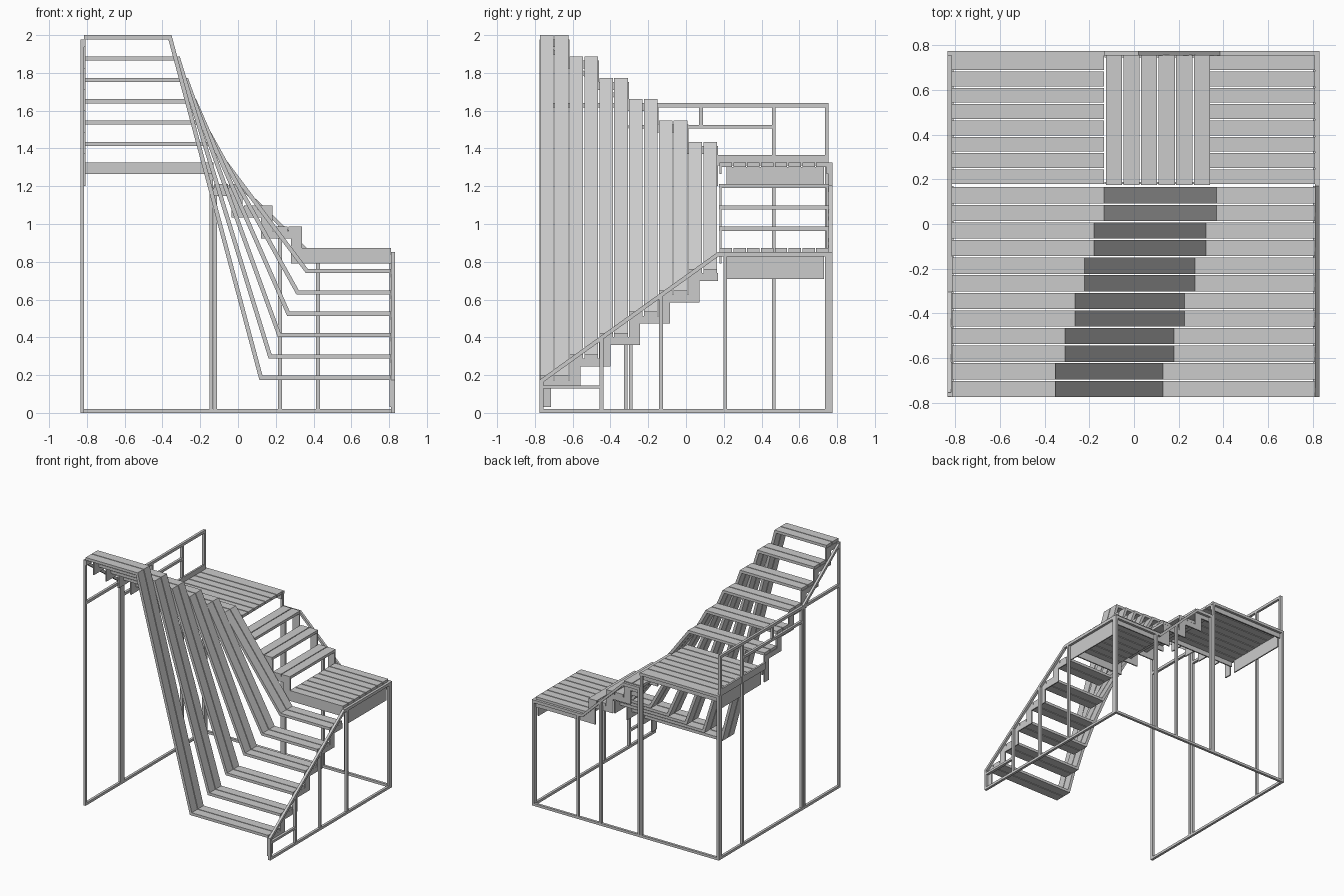
import bpy, math

if "Cube" in bpy.data.objects:
    bpy.data.objects.remove(bpy.data.objects["Cube"])

T = 0.022            # board thickness
RUN, RISE = 0.1575, 0.113
Y0, YP = -0.775, 0.17  # front edge, platform edge


def prism(name, pts, axis, a, b):
    """Extrude a 2D outline along an axis: 'x' uses (y, z), 'y' uses (x, z)."""
    def place(p, c):
        return (c, p[0], p[1]) if axis == 'x' else (p[0], c, p[1])
    n = len(pts)
    verts = [place(p, a) for p in pts] + [place(p, b) for p in pts]
    faces = [tuple(range(n)), tuple(range(2 * n - 1, n - 1, -1))]
    faces += [(i, i + n, (i + 1) % n + n, (i + 1) % n) for i in range(n)]
    me = bpy.data.meshes.new(name)
    me.from_pydata(verts, [], faces)
    import bmesh
    bm = bmesh.new()
    bm.from_mesh(me)
    bmesh.ops.recalc_face_normals(bm, faces=bm.faces)
    bm.to_mesh(me)
    bm.free()
    ob = bpy.data.objects.new(name, me)
    bpy.context.collection.objects.link(ob)
    return ob


def box(name, x0, x1, y0, y1, z0, z1):
    return prism(name, [(x0, z0), (x1, z0), (x1, z1), (x0, z1)], 'y', y0, y1)


def slope(name, p, q, axis, a, b, h=0.026):
    """Sloping bar whose top edge runs from p to q."""
    return prism(name, [p, q, (q[0], q[1] - h), (p[0], p[1] - h)], axis, a, b)


def zigzag(name, n, u0, z0, base, axis, sign, a, b):
    """Stepped stringer; rises along sign * axis, z0 is the lowest tread underside."""
    w, d = 0.06, 0.042
    top, low = [(u0, base)], []
    for i in range(n):
        z = z0 + i * RISE
        end = u0 + (i + 1) * RUN
        top += [(u0 + i * RUN, z), (end, z)]
        low += [(u0 + i * RUN + w, z - d), (end + (w if i < n - 1 else 0), z - d)]
    pts = top + low[::-1] + [(u0 + w, base)]
    prism(name, [(sign * u, z) for u, z in pts], axis, a, b)


# folded boards: upper tread, slanted fall, lower tread (two planks each)
for i in range(6):
    zt, zb = 2.0 - RISE * i, 0.197 + RISE * i
    xa, xb = -0.352 + 0.0435 * i, 0.13 + 0.048 * i
    s = T * math.tan(math.atan2(zt - zb, xb - xa) / 2)
    outline = [(-0.815, zt), (xa, zt), (xb, zb), (0.81, zb),
               (0.81, zb - T), (xb - s, zb - T), (xa - s, zt - T), (-0.815, zt - T)]
    for k in range(2):
        y = Y0 + RUN * i + k * RUN / 2
        prism(f"folded_plank_{i}_{k}", outline, 'y', y + 0.001, y + 0.0735)

# back platforms, planks running across
LP, RP = 1.325, 0.873
for k in range(8):
    y = YP + 0.008 + k * 0.0725 + (k * 0.0005)
    if k == 7:
        y1 = 0.755
    else:
        y1 = y + 0.066
    box(f"left_platform_plank_{k}", -0.815, -0.135, y, y1, LP - T, LP)
    box(f"right_platform_plank_{k}", 0.335, 0.81, y, y1, RP - T, RP)

# three crossing steps between the platforms
for i in range(3):
    z = RP + RISE * (i + 1)
    for k in range(2):
        x1 = 0.34 - RUN * i - k * RUN / 2
        box(f"crossing_step_{i}_{k}", x1 - 0.0725, x1, YP + 0.004, 0.756, z - T, z)

# stepped stringers
zigzag("right_stair_stringer", 6, Y0, 0.175, 0.03, 'x', 1, 0.802, 0.811)
zigzag("left_stair_stringer", 6, -YP, 1.435 - T, 1.2, 'x', -1, -0.818, -0.808)
for nm, y in (("front", 0.178), ("back", 0.745)):
    zigzag(f"crossing_stringer_{nm}", 3, -0.34, RP + RISE - T, 0.79, 'y', -1, y, y + 0.01)
    box(f"right_joist_{nm}", 0.28, 0.81, y, y + 0.01, 0.79, RP - T)
    box(f"left_joist_{nm}", -0.815, -0.135, y, y + 0.01, LP - 0.06, LP - T)

# platform side boards
box("right_platform_side_board", 0.802, 0.811, 0.215, 0.73, 0.71, 0.83)
box("left_platform_side_board", -0.818, -0.808, 0.215, 0.73, 1.2, LP - T)
box("left_kick_board", -0.83, -0.815, YP, 0.74, 1.31, 1.365)

# right frame
R0, R1 = 0.811, 0.831
ang = (0.853 - 0.175) / (YP - Y0)
box("right_floor_rail", R0, R1, Y0, 0.755, 0, 0.02)
slope("right_slope_rail", (Y0, 0.175), (YP, 0.853), 'x', R0, R1)
box("right_top_rail", R0, R1, YP, 0.755, 0.829, 0.853)
box("right_low_rail", R0, R1, Y0, -0.44, 0.128, 0.146)
for k, y in enumerate((Y0, -0.457, -0.142, 0.198, 0.735)):
    h = min(0.84, 0.165 + ang * (y - Y0))
    box(f"right_post_{k}", R0, R1, y, y + 0.02, 0, h)

# left frame
L0, L1 = -0.835, -0.815
box("left_floor_rail", L0, L1, Y0, 0.755, 0, 0.02)
slope("left_slope_rail", (Y0, 1.977), (-0.305, 1.64), 'x', L0, L1)
box("left_hand_rail", L0, L1, Y0, 0.745, 1.618, 1.64)
box("left_mid_rail", L0, L1, -0.305, 0.475, 1.505, 1.525)
for k, (y, z0, h) in enumerate(((Y0, 0, 1.975), (-0.329, 0, 1.64), (-0.303, 0, 1.63),
                                (0.455, 0, 1.63), (0.735, 0, 1.64),
                                (0.07, 1.51, 1.63))):
    box(f"left_post_{k}", L0, L1, y, y + 0.02, z0, h)

# back frame
B0, B1 = 0.755, 0.775
box("back_floor_rail", L0, R1, B0, B1, 0, 0.02)
box("back_left_top_rail", L0, -0.13, B0, B1, 1.303, 1.325)
box("back_step_rail", -0.13, 0.02, B0, B1, 1.18, 1.205)
slope("back_slope_rail", (0.02, 1.205), (0.385, 0.853), 'y', B0, B1)
box("back_right_top_rail", 0.385, R1, B0, B1, 0.829, 0.853)
for k, (x, h) in enumerate(((L0, 1.325), (-0.152, 1.325), (-0.13, 1.2),
                            (0.213, 0.99), (0.414, 0.84), (R0, 0.853))):
    box(f"back_post_{k}", x, x + 0.02, B0, B1, 0, h)
